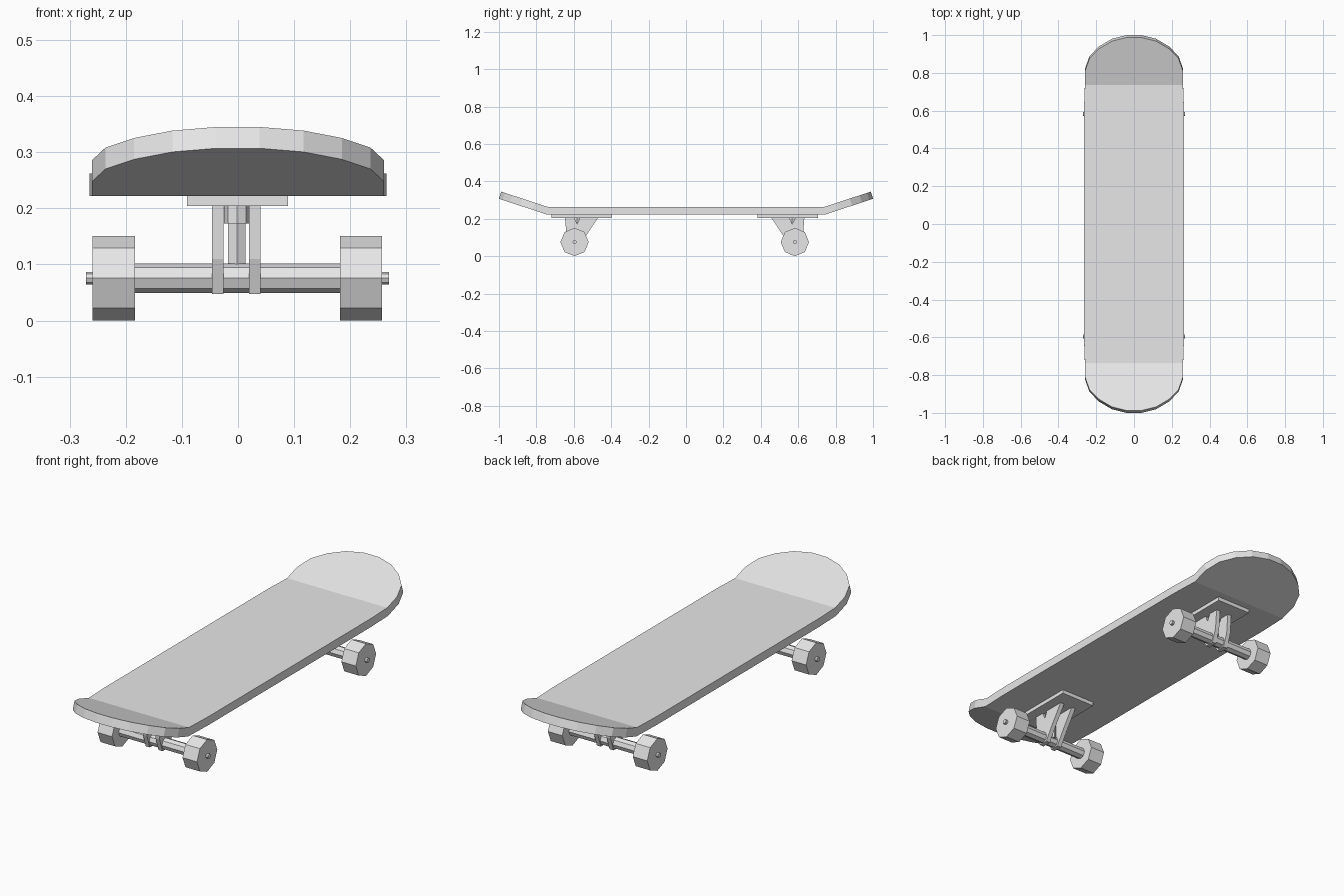
import bpy, bmesh
from math import radians
from mathutils import Matrix, Vector

cube = bpy.data.objects.get("Cube")
if cube:
    bpy.data.objects.remove(cube, do_unlink=True)

grey = bpy.data.materials.new("plain grey")
grey.use_nodes = True
colour = (0.8, 0.8, 0.8, 1)
grey.diffuse_color = colour
grey.node_tree.nodes["Principled BSDF"].inputs["Base Color"].default_value = colour


def make_object(name, bm):
    bmesh.ops.recalc_face_normals(bm, faces=bm.faces)
    mesh = bpy.data.meshes.new(name)
    bm.to_mesh(mesh)
    bm.free()
    mesh.materials.append(grey)
    obj = bpy.data.objects.new(name, mesh)
    bpy.context.scene.collection.objects.link(obj)
    return obj


def box(name, low, high):
    low, high = Vector(low), Vector(high)
    bm = bmesh.new()
    matrix = Matrix.Translation((low + high) / 2) @ Matrix.Diagonal((high - low).to_4d())
    bmesh.ops.create_cube(bm, size=1, matrix=matrix)
    return make_object(name, bm)


def cylinder(name, centre, radius, length, axis="X", sides=8):
    bm = bmesh.new()
    turn = Matrix.Rotation(radians(90), 4, "Y") if axis == "X" else Matrix()
    bmesh.ops.create_cone(bm, cap_ends=True, segments=sides, radius1=radius, radius2=radius,
                          depth=length, matrix=Matrix.Translation(centre) @ turn)
    return make_object(name, bm)


def side_plate(name, profile, x, width):
    """Extrude a (y, z) profile sideways."""
    bm = bmesh.new()
    face = bm.faces.new([bm.verts.new((x - width / 2, y, z)) for y, z in profile])
    moved = bmesh.ops.extrude_face_region(bm, geom=[face])["geom"]
    bmesh.ops.translate(bm, vec=(width, 0, 0),
                        verts=[v for v in moved if isinstance(v, bmesh.types.BMVert)])
    return make_object(name, bm)


# Deck: flat middle, upturned rounded ends, given thickness downwards
half = [(0.60, 0.265), (0.735, 0.26), (0.808, 0.26), (0.876, 0.236),
        (0.928, 0.185), (0.968, 0.117), (0.988, 0.038)]
rows = [(-y, w) for y, w in reversed(half)] + half
bm = bmesh.new()
pairs = []
for y, w in rows:
    z = 0.262 + max(0, abs(y) - 0.735) * 0.328
    pairs.append([bm.verts.new((s * w, y, z)) for s in (-1, 1)])
for a, b in zip(pairs, pairs[1:]):
    bm.faces.new((a[0], a[1], b[1], b[0]))
deck = make_object("deck", bm)
thick = deck.modifiers.new("thickness", "SOLIDIFY")
thick.thickness = 0.04
thick.offset = -1
thick.use_even_offset = True

# Trucks: mirrored fore and aft, sitting slightly off centre
MID_X, MID_Y, AXLE_Z = -0.001, -0.007, 0.0755
strut = [(0.462, 0.207), (0.56, 0.207), (0.575, 0.172), (0.592, 0.207), (0.64, 0.207),
         (0.632, 0.11), (0.61, 0.047), (0.565, 0.047), (0.53, 0.105)]
for end, s in (("front", -1), ("rear", 1)):
    def at(y):
        return MID_Y + s * y

    ys = sorted((at(0.39), at(0.712)))
    box(end + "_base_plate", (-0.091, ys[0], 0.204), (0.089, ys[1], 0.223))
    axle = (MID_X, at(0.589), AXLE_Z)
    cylinder(end + "_hanger", axle, 0.0265, 0.38)
    cylinder(end + "_axle", axle, 0.011, 0.54)
    cylinder(end + "_bushing", (-0.002, at(0.575), 0.19), 0.023, 0.034, "Z")
    cylinder(end + "_kingpin", (-0.002, at(0.575), 0.13), 0.018, 0.1, "Z", 6)
    for side, d in (("right", -1), ("left", 1)):
        side_plate(f"{end}_{side}_strut", [(at(y), z) for y, z in strut], -0.003 + d * 0.033, 0.021)
        cylinder(f"{end}_{side}_wheel", (MID_X + d * 0.2205, at(0.589), AXLE_Z), 0.0755, 0.075)
